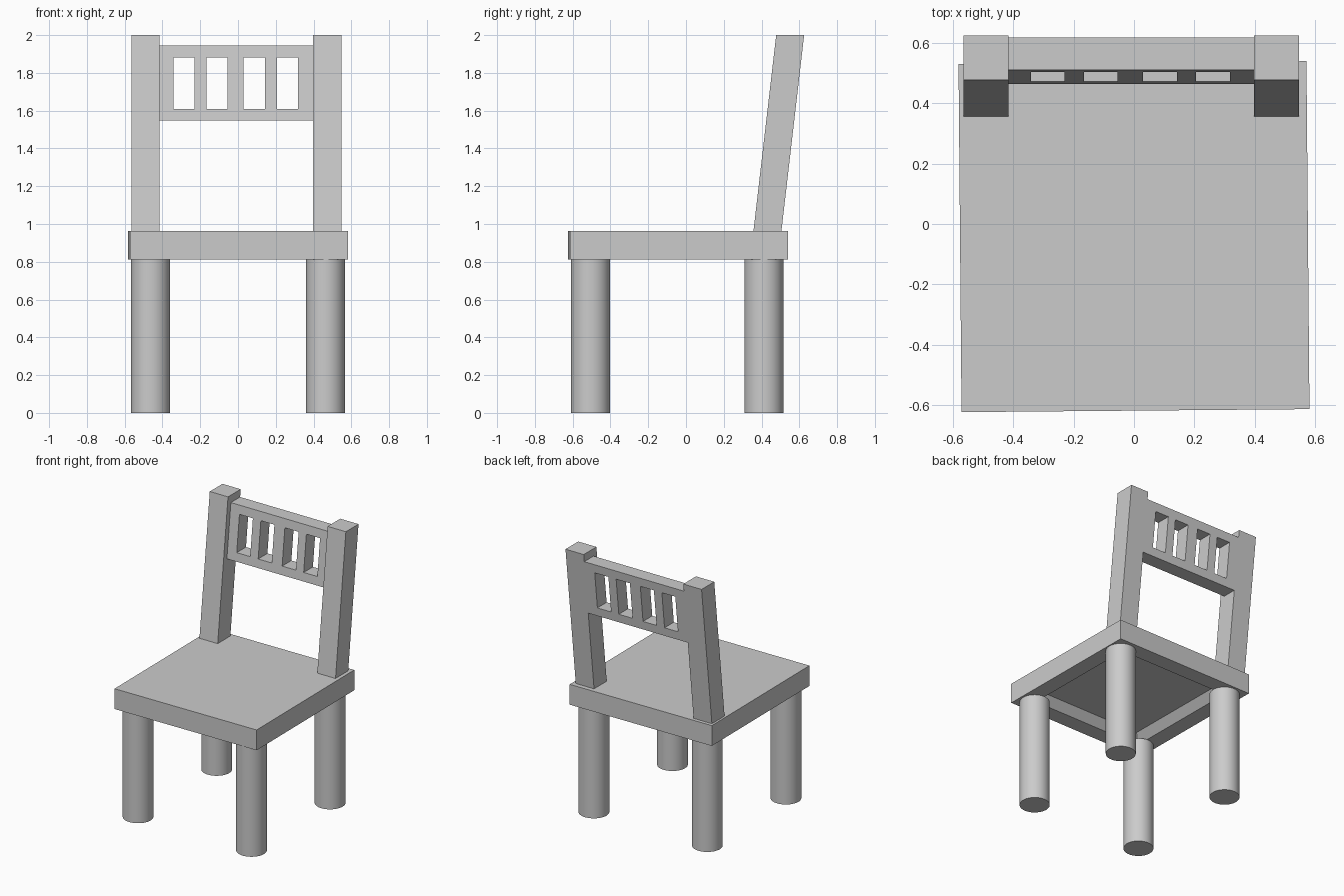
import bpy, bmesh
from mathutils import Vector

if "Cube" in bpy.data.objects:
    bpy.data.objects.remove(bpy.data.objects["Cube"])

SEAT_BOTTOM, SEAT_TOP = 0.812, 0.962
LEAN = 0.116  # backward shift of the back per unit of height


def finish(name, bm):
    bmesh.ops.recalc_face_normals(bm, faces=bm.faces)
    mesh = bpy.data.meshes.new(name)
    bm.to_mesh(mesh)
    bm.free()
    obj = bpy.data.objects.new(name, mesh)
    bpy.context.collection.objects.link(obj)
    return obj


def extrude(bm, faces, offset):
    result = bmesh.ops.extrude_face_region(bm, geom=faces, use_keep_orig=True)
    verts = [g for g in result["geom"] if isinstance(g, bmesh.types.BMVert)]
    bmesh.ops.translate(bm, verts=verts, vec=Vector(offset))
    return [g for g in result["geom"] if isinstance(g, bmesh.types.BMFace)]


def leaning_panel(name, xs, zs, front, depth, holes=()):
    """Grid of cells leaning backwards, extruded to a solid; holes are (column, row)."""
    bm = bmesh.new()
    grid = [[bm.verts.new((x, front + LEAN * (z - SEAT_TOP), z)) for z in zs] for x in xs]
    for i in range(len(xs) - 1):
        for j in range(len(zs) - 1):
            if (i, j) not in holes:
                bm.faces.new((grid[i][j], grid[i + 1][j], grid[i + 1][j + 1], grid[i][j + 1]))
    extrude(bm, bm.faces[:], (0, depth, 0))
    return finish(name, bm)


# Seat: slightly turned slab with a sloping recess in the underside
bm = bmesh.new()
corners = [(-0.572, -0.624), (0.582, -0.614), (0.572, 0.54), (-0.582, 0.53)]
top = bm.faces.new([bm.verts.new((x, y, SEAT_TOP)) for x, y in corners])
bottom = extrude(bm, [top], (0, 0, SEAT_BOTTOM - SEAT_TOP))
bmesh.ops.recalc_face_normals(bm, faces=bm.faces)
bmesh.ops.inset_region(bm, faces=bottom, thickness=0.17)
bmesh.ops.inset_region(bm, faces=bottom, thickness=0.07)
bmesh.ops.translate(bm, verts=list(bottom[0].verts), vec=(0, 0, 0.06))
finish("seat", bm)

# Legs: four round posts
for row, y in (("front", -0.505), ("back", 0.412)):
    for side, x in (("left", -0.463), ("right", 0.464)):
        bpy.ops.mesh.primitive_cylinder_add(vertices=48, radius=0.103, depth=SEAT_BOTTOM,
                                            location=(x, y, SEAT_BOTTOM / 2))
        bpy.context.object.name = f"{row}_{side}_leg"
        bpy.ops.object.shade_smooth_by_angle()

# Back posts: square, leaning backwards
for side, x in (("left", -0.565), ("right", 0.398)):
    leaning_panel(f"back_post_{side}", (x, x + 0.149), (SEAT_TOP, 2.0), 0.357, 0.148)

# Backrest: panel with four rectangular openings, flush with the back of the posts
leaning_panel("backrest",
              (-0.416, -0.341, -0.231, -0.166, -0.055, 0.03, 0.143, 0.206, 0.318, 0.398),
              (1.547, 1.61, 1.881, 1.945), 0.397, 0.108,
              holes=[(i, 1) for i in (1, 3, 5, 7)])
